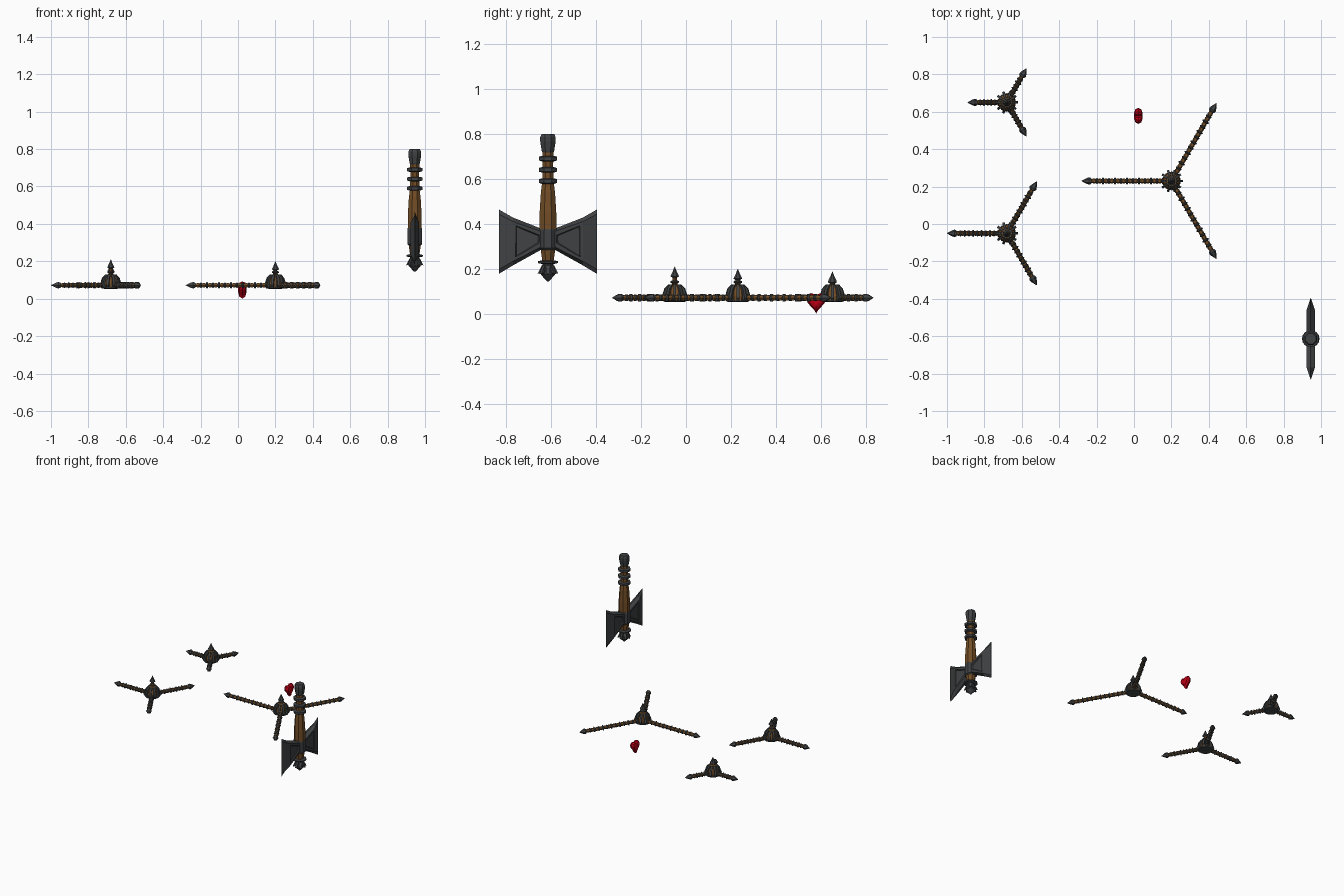
import bpy, bmesh
from math import sin, cos, pi, radians
from mathutils import Matrix, Vector

if "Cube" in bpy.data.objects:
    bpy.data.objects.remove(bpy.data.objects["Cube"])


def material(name, rgb):
    m = bpy.data.materials.new(name)
    m.diffuse_color = (*rgb, 1)
    m.use_nodes = True
    m.node_tree.nodes["Principled BSDF"].inputs["Base Color"].default_value = m.diffuse_color
    return m


WOOD = material("wood", (0.17, 0.075, 0.02))
IRON = material("iron", (0.05, 0.054, 0.056))
RED = material("red", (0.5, 0.0, 0.008))


def finish(name, bm, mat, matrix=Matrix()):
    bmesh.ops.remove_doubles(bm, verts=bm.verts, dist=1e-5)
    bmesh.ops.recalc_face_normals(bm, faces=bm.faces)
    mesh = bpy.data.meshes.new(name)
    bm.to_mesh(mesh)
    bm.free()
    mesh.materials.append(mat)
    ob = bpy.data.objects.new(name, mesh)
    ob.matrix_world = matrix
    bpy.context.collection.objects.link(ob)
    return ob


def skin(bm, rings):
    # bridge equal-sized rings of points and cap both ends
    loops = [[bm.verts.new(p) for p in r] for r in rings]
    n = len(loops[0])
    for a, b in zip(loops, loops[1:]):
        for i in range(n):
            j = (i + 1) % n
            bm.faces.new((a[i], a[j], b[j], b[i]))
    bm.faces.new(loops[0][::-1])
    bm.faces.new(loops[-1])


def turn(bm, profile, n=8):
    # profile is (radius, height) pairs around local z
    skin(bm, [[(r * cos(2 * pi * (i + .5) / n), r * sin(2 * pi * (i + .5) / n), z)
               for i in range(n)] for r, z in profile])


def plate(bm, outline, thick, angle):
    # upright (radius, height) outline, given thickness, turned about z
    m = Matrix.Rotation(angle, 3, 'Z')
    skin(bm, [[m @ Vector((r, s * thick / 2, z)) for r, z in outline] for s in (-1, 1)])


def spinner(label, x, y, length, segments, top):
    place = Matrix.Translation((x, y, 0))
    # domed hub
    bm = bmesh.new()
    turn(bm, [(.03, .055), (.044, .06), (.047, .08), (.041, .105), (.026, .125),
              (.013, .132), (.010, .15), (.013, top - .035), (.006, top - .03)])
    finish(label + "_hub", bm, WOOD, place)
    # iron ribs hooked over the dome
    bm = bmesh.new()
    rib = [(.03, .055), (.05, .055), (.061, .072), (.054, .09), (.047, .112),
           (.030, .130), (.022, .130), (.034, .105), (.035, .08)]
    for i in range(10):
        plate(bm, rib, .013, 2 * pi * i / 10)
    turn(bm, [(.036, .053), (.050, .055), (.050, .062), (.036, .064)], 10)
    finish(label + "_hub_ribs", bm, IRON, place)
    # pointed finial
    bm = bmesh.new()
    turn(bm, [(.012, .135), (.020, .139), (.020, .145), (.012, .149)])
    b = top - .05
    turn(bm, [(.009, b), (.021, b + .007), (.017, b + .015), (.010, b + .028), (.001, top)])
    finish(label + "_finial", bm, IRON, place)
    # three beaded arms
    start, tip = .045, .05
    step = (length - tip - start) / segments
    for k in range(3):
        m = (Matrix.Translation((x, y, .072)) @ Matrix.Rotation(pi + k * 2 * pi / 3, 4, 'Z')
             @ Matrix.Rotation(pi / 2, 4, 'Y'))
        rod, bands = bmesh.new(), bmesh.new()
        prof = [(.010, 0)]
        for i in range(segments):
            z = start + i * step
            prof += [(.010, z), (.014, z + step * .3), (.010, z + step * .45),
                     (.010, z + step * .55), (.014, z + step * .7)]
            for c, r in ((0, .019), (.5, .0165)):
                q = z + c * step
                turn(bands, [(.011, q - .007), (r, q - .002), (r, q + .002), (.011, q + .007)], 6)
        e = length - tip
        turn(rod, prof + [(.010, e)], 6)
        turn(bands, [(.010, e - .004), (.016, e), (.020, e + .010), (.015, e + .024), (.001, length)], 6)
        finish(f"{label}_arm_{k}", rod, WOOD, m)
        finish(f"{label}_arm_bands_{k}", bands, IRON, m)


spinner("large_spinner", .20, .23, .48, 6, .20)
spinner("medium_spinner", -.68, -.05, .32, 5, .21)
spinner("small_spinner", -.68, .65, .21, 3, .188)

# faceted heart
bm = bmesh.new()
outline = []
for i in range(20):
    t = 2 * pi * i / 20
    outline.append((16 * sin(t) ** 3 * .0027,
                    (13 * cos(t) - 5 * cos(2 * t) - 2 * cos(3 * t) - cos(4 * t)) * .0032))
skin(bm, [[(d, a * s, b * s) for a, b in outline]
          for d, s in ((-.022, .4), (-.016, .8), (0, 1), (.016, .8), (.022, .4))])
finish("heart", bm, RED, Matrix.Translation((.023, .578, .055)))

# axe, standing on the point of its haft
AXE = Matrix.Translation((.945, -.613, 0))
bm = bmesh.new()
turn(bm, [(.025, .22), (.034, .28), (.040, .36), (.040, .45), (.034, .54),
          (.027, .59), (.025, .66), (.028, .74)])
finish("axe_haft", bm, WOOD, AXE)

# pommel, grip rings and socket
bm = bmesh.new()
turn(bm, [(.026, .715), (.030, .725), (.037, .765), (.037, .785), (.030, .80)])
for z in (.59, .64, .69):
    turn(bm, [(.030, z - .012), (.044, z - .008), (.044, z + .008), (.030, z + .012)])
finish("axe_pommel_and_rings", bm, IRON, AXE)
bm = bmesh.new()
turn(bm, [(.036, .285), (.043, .292), (.043, .37), (.041, .378)])
finish("axe_socket", bm, IRON, AXE)

# foot collar, fluted point
bm = bmesh.new()
turn(bm, [(.030, .222), (.048, .226), (.048, .234), (.030, .238)])
turn(bm, [(.026, .225), (.028, .20), (.034, .175), (.018, .158), (.004, .145)])
for i in range(8):
    plate(bm, [(.018, .22), (.028, .215), (.046, .178), (.034, .182), (.018, .162)],
          .014, 2 * pi * i / 8)
finish("axe_foot", bm, IRON, AXE)

# two flared blades, thin at the rim with recessed panels
for side, label in ((-1, "front"), (1, "back")):
    bm = bmesh.new()
    stations = []
    for d, half, mid, inset, t in ((.02, .042, .333, .012, .024), (.155, .106, .322, .018, .022),
                                   (.218, .143, .321, .020, .001)):
        lo, hi = mid - half, mid + half
        stations.append([(x, side * d, z) for x, z in
                         ((0, lo), (t, lo + inset), (t, hi - inset),
                          (0, hi), (-t, hi - inset), (-t, lo + inset))])
    skin(bm, stations)
    bmesh.ops.recalc_face_normals(bm, faces=bm.faces)
    panels = [f for f in bm.faces if abs(f.normal.x) > .95 and abs(f.calc_center_median().y) < .12]
    bmesh.ops.inset_individual(bm, faces=panels, thickness=.022, depth=0)
    bmesh.ops.inset_individual(bm, faces=panels, thickness=.006, depth=-.006)
    finish(f"axe_{label}_blade", bm, IRON, AXE)
